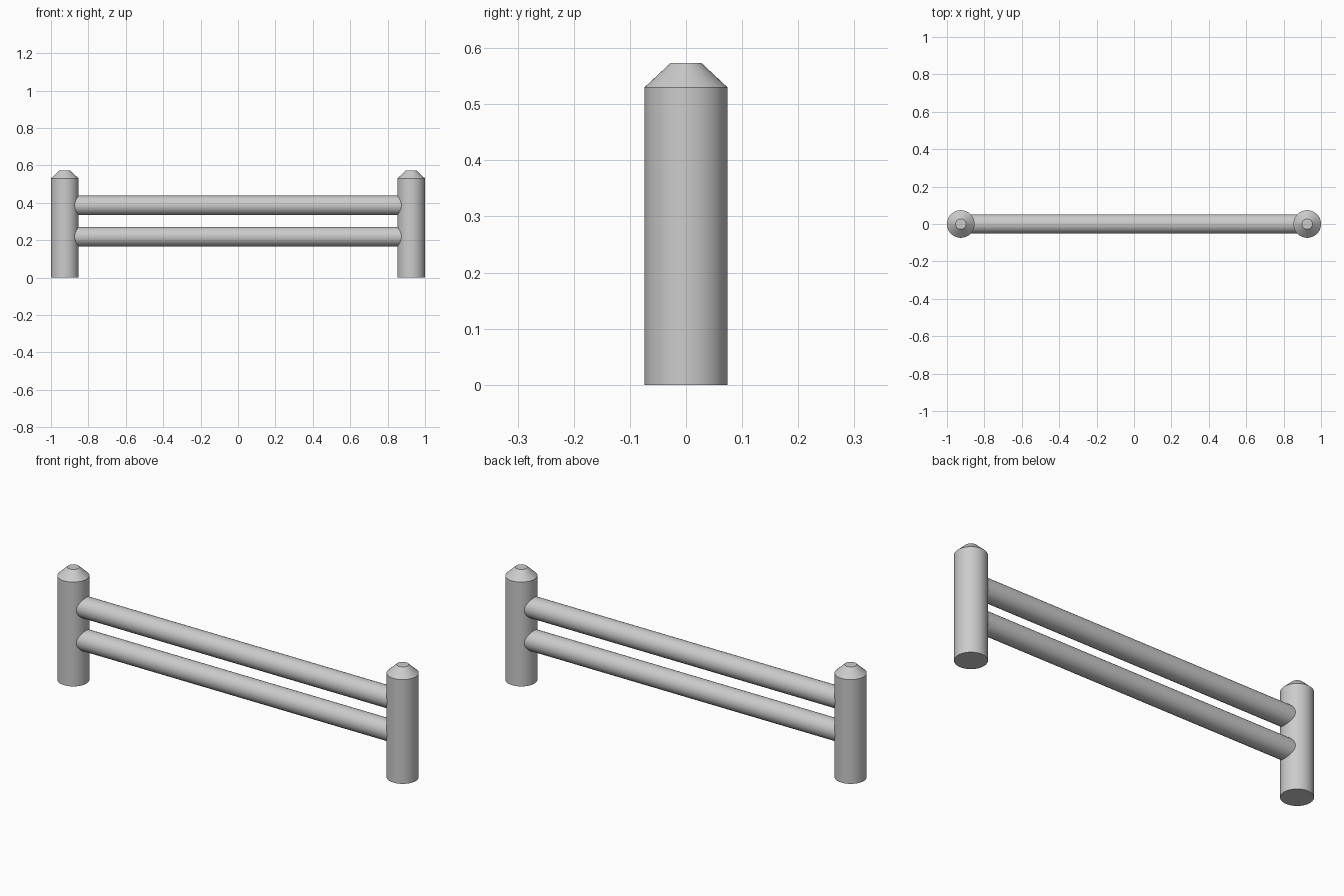
import bpy, bmesh, math
from mathutils import Matrix

if "Cube" in bpy.data.objects:
    bpy.data.objects.remove(bpy.data.objects["Cube"])

SEGS = 48


def lathe(name, profile, matrix):
    """Solid of revolution from (radius, height) points, capped at both ends."""
    bm = bmesh.new()
    rings = [[bm.verts.new((r * math.cos(2 * math.pi * i / SEGS),
                            r * math.sin(2 * math.pi * i / SEGS), z))
              for i in range(SEGS)] for r, z in profile]
    for a, b in zip(rings, rings[1:]):
        for i in range(SEGS):
            j = (i + 1) % SEGS
            bm.faces.new((a[i], a[j], b[j], b[i]))
    bm.faces.new(rings[0][::-1])
    bm.faces.new(rings[-1])
    bm.transform(matrix)
    mesh = bpy.data.meshes.new(name)
    bm.to_mesh(mesh)
    bm.free()
    obj = bpy.data.objects.new(name, mesh)
    bpy.context.collection.objects.link(obj)
    bpy.ops.object.select_all(action='DESELECT')
    obj.select_set(True)
    bpy.context.view_layer.objects.active = obj
    bpy.ops.object.shade_smooth_by_angle(angle=math.radians(30))
    return obj


POST_X = 0.926

# Upright posts with chamfered tops
post_profile = [(0.074, 0), (0.074, 0.53), (0.028, 0.573)]
for side, x in (("left", -POST_X), ("right", POST_X)):
    lathe(side + "_post", post_profile, Matrix.Translation((x, 0, 0)))

# Horizontal rails, ending inside the posts
rail_profile = [(0.052, -POST_X), (0.052, POST_X)]
for level, z in (("lower", 0.219), ("upper", 0.386)):
    lathe(level + "_rail", rail_profile,
          Matrix.Translation((0, 0, z)) @ Matrix.Rotation(math.pi / 2, 4, 'Y'))
